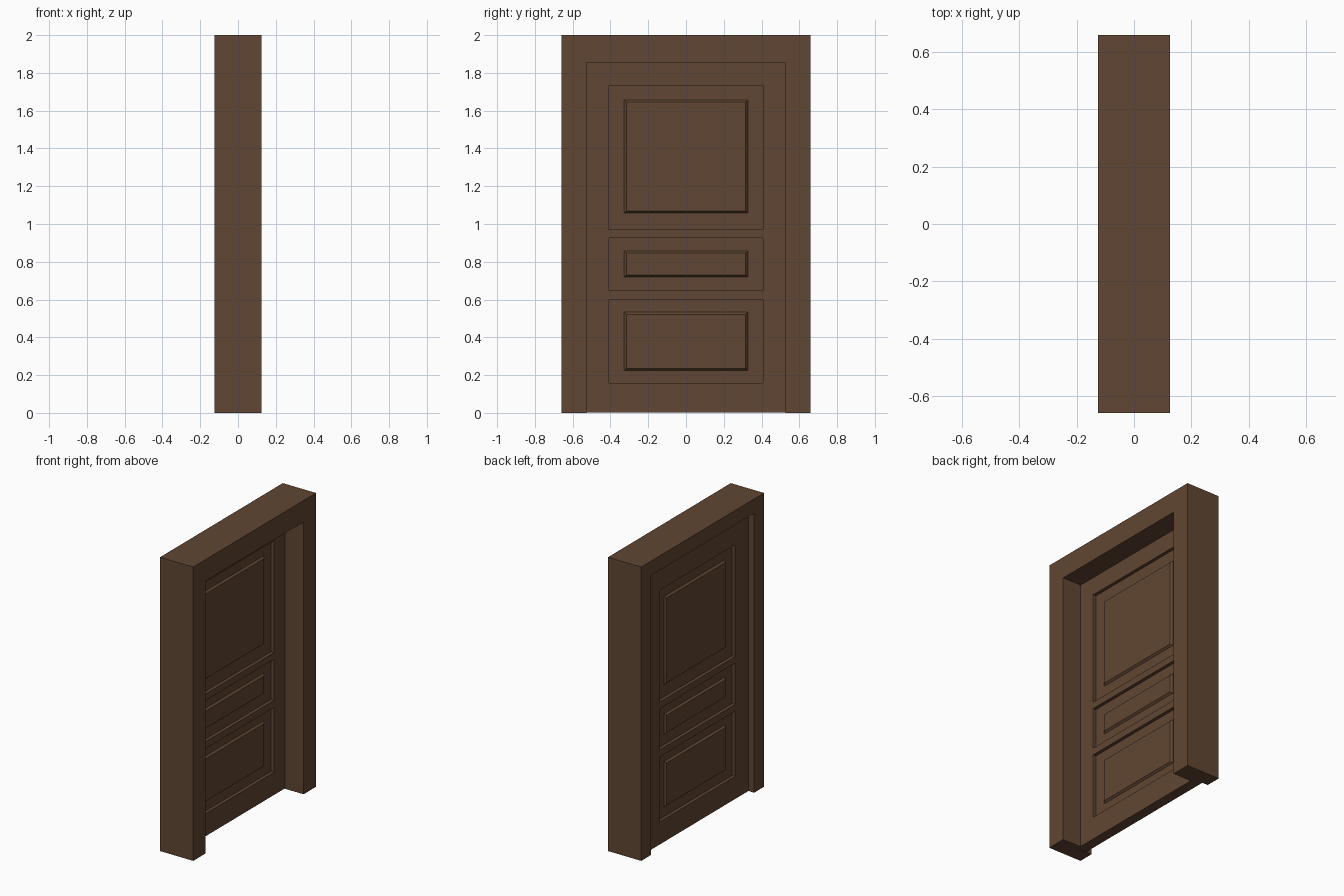
import bpy, bmesh

if "Cube" in bpy.data.objects:
    bpy.data.objects.remove(bpy.data.objects["Cube"])

wood = bpy.data.materials.new("dark_brown_wood")
wood.diffuse_color = (0.118, 0.062, 0.033, 1)
wood.use_nodes = True
wood.node_tree.nodes["Principled BSDF"].inputs["Base Color"].default_value = wood.diffuse_color


def finish(name, bm):
    bmesh.ops.remove_doubles(bm, verts=bm.verts, dist=1e-5)
    bmesh.ops.recalc_face_normals(bm, faces=bm.faces)
    me = bpy.data.meshes.new(name)
    bm.to_mesh(me)
    bm.free()
    me.materials.append(wood)
    ob = bpy.data.objects.new(name, me)
    bpy.context.collection.objects.link(ob)
    return ob


# Door frame: rebated section swept up, across and down
W, H, D = 0.66, 2.0, 0.125
STOP, BACK = -0.015, -0.085          # front and back planes of the door leaf
section = [(0, 0, -D), (0, 0, D), (0.133, 0.146, D), (0.133, 0.146, STOP),
           (0.105, 0.098, STOP), (0.105, 0.098, -D)]   # side inset, top inset, x
bm = bmesh.new()
rings = []
for sy, top in ((-1, False), (-1, True), (1, True), (1, False)):
    rings.append([bm.verts.new((x, sy * (W - s), H - t if top else 0))
                  for s, t, x in section])
n = len(section)
for a, b in zip(rings, rings[1:]):
    for i in range(n):
        j = (i + 1) % n
        bm.faces.new((a[i], a[j], b[j], b[i]))
bm.faces.new(rings[0])
bm.faces.new(rings[-1])
finish("door_frame", bm)

# Door leaf: slab with three recessed fields, each holding a raised panel, on both sides
ys = [-0.553, -0.407, 0.407, 0.553]
zs = [0.003, 0.157, 0.599, 0.647, 0.927, 0.972, 1.733, 1.899]
raised = {1: (0.224, 0.533), 3: (0.719, 0.858), 5: (1.057, 1.656)}  # row: panel z range
RECESS, RAISE, BEVEL, PANEL_Y = 0.022, 0.013, 0.011, 0.327

bm = bmesh.new()


def rect(x, y0, y1, z0, z1):
    return [bm.verts.new((x, y, z)) for y, z in
            ((y0, z0), (y1, z0), (y1, z1), (y0, z1))]


def panel(x, s, y, z0, z1, p0, p1):
    deep, high = x - s * RECESS, x - s * (RECESS - RAISE)
    loops = [rect(x, -y, y, z0, z1), rect(deep, -y, y, z0, z1),
             rect(deep, -PANEL_Y, PANEL_Y, p0, p1),
             rect(high, -PANEL_Y + BEVEL, PANEL_Y - BEVEL, p0 + BEVEL, p1 - BEVEL)]
    for a, b in zip(loops, loops[1:]):
        for i in range(4):
            j = (i + 1) % 4
            bm.faces.new((a[i], a[j], b[j], b[i]))
    bm.faces.new(loops[-1])


for x, s in ((STOP, 1), (BACK, -1)):
    for r in range(len(zs) - 1):
        for c in range(3):
            if c == 1 and r in raised:
                panel(x, s, ys[2], zs[r], zs[r + 1], *raised[r])
            else:
                bm.faces.new(rect(x, ys[c], ys[c + 1], zs[r], zs[r + 1]))

# Door leaf edges
for y in (ys[0], ys[-1]):
    for z0, z1 in zip(zs, zs[1:]):
        bm.faces.new([bm.verts.new((x, y, z)) for x, z in
                      ((STOP, z0), (BACK, z0), (BACK, z1), (STOP, z1))])
for z in (zs[0], zs[-1]):
    for y0, y1 in zip(ys, ys[1:]):
        bm.faces.new([bm.verts.new((x, y, z)) for x, y in
                      ((STOP, y0), (BACK, y0), (BACK, y1), (STOP, y1))])
finish("door_leaf", bm)
